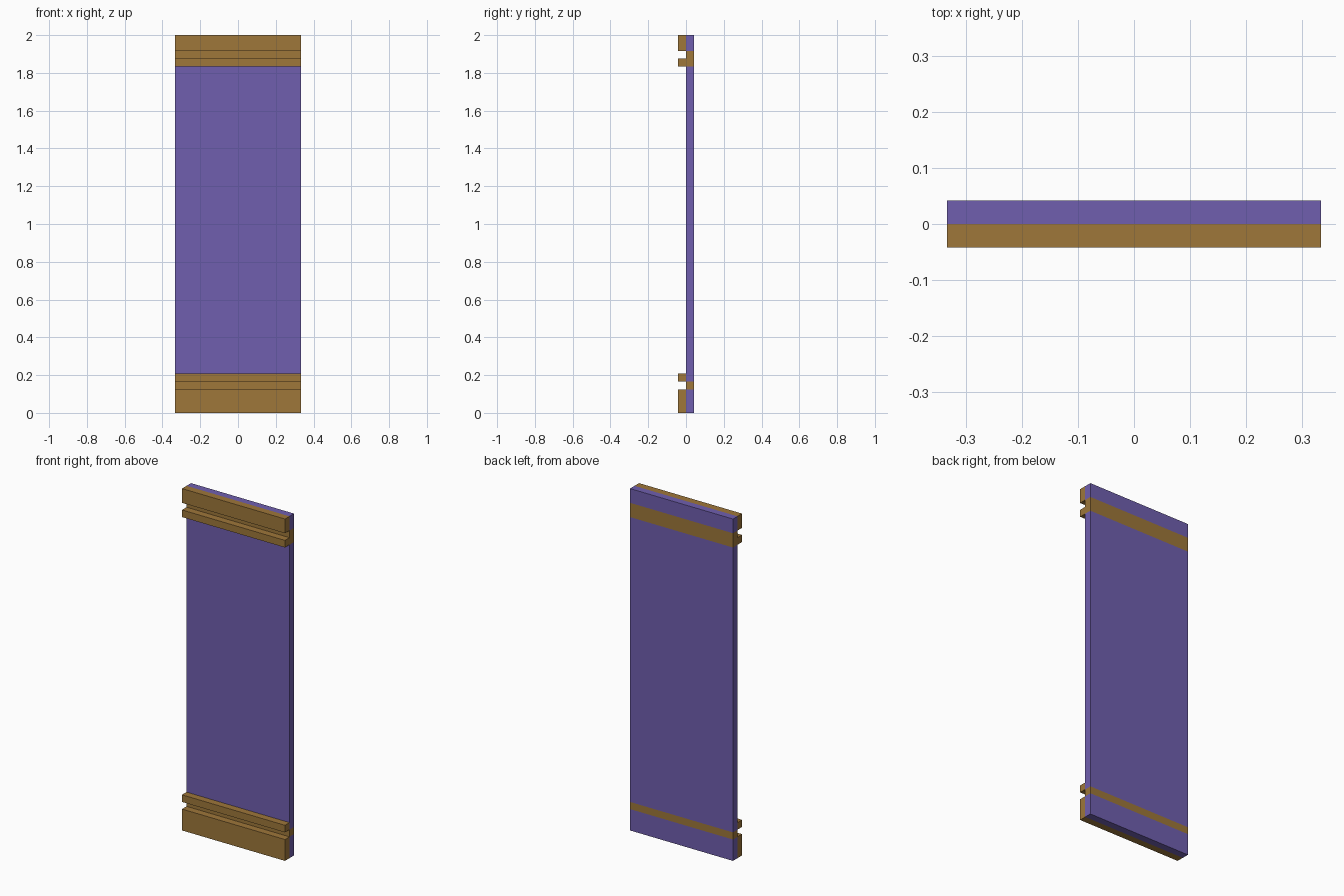
import bpy, bmesh

if "Cube" in bpy.data.objects:
    bpy.data.objects.remove(bpy.data.objects["Cube"])

U = 2 / 48          # the model sits on a grid of 48 units in height
HALF_W = 8 * U      # half of the panel width


def material(name, rgb):
    m = bpy.data.materials.new(name)
    m.diffuse_color = (*rgb, 1)
    m.use_nodes = True
    m.node_tree.nodes["Principled BSDF"].inputs["Base Color"].default_value = m.diffuse_color
    return m


PURPLE = material("purple", (0.162, 0.114, 0.429))
BROWN = material("wood brown", (0.342, 0.184, 0.042))


def slab(name, y0, y1, z0, z1, mat):
    """Full-width box between the given y and z grid units."""
    bm = bmesh.new()
    bmesh.ops.create_cube(bm, size=1)
    for v in bm.verts:
        v.co.x *= 2 * HALF_W
        v.co.y = (y1 if v.co.y > 0 else y0) * U
        v.co.z = (z1 if v.co.z > 0 else z0) * U
    mesh = bpy.data.meshes.new(name)
    bm.to_mesh(mesh)
    bm.free()
    mesh.materials.append(mat)
    obj = bpy.data.objects.new(name, mesh)
    bpy.context.collection.objects.link(obj)


# Back wall layer, stacked from the floor up
for name, z0, z1, mat in [
    ("wall_base", 0, 3, PURPLE),
    ("lower_wood_band", 3, 4, BROWN),
    ("wall_panel", 4, 44, PURPLE),
    ("upper_wood_band", 44, 46, BROWN),
    ("wall_top", 46, 48, PURPLE),
]:
    slab(name, 0, 1, z0, z1, mat)

# Raised front trim, leaving a one-unit groove at each end
for name, z0, z1 in [
    ("skirting_board", 0, 3),
    ("lower_trim", 4, 5),
    ("upper_trim", 44, 45),
    ("cornice_board", 46, 48),
]:
    slab(name, -1, 0, z0, z1, BROWN)
